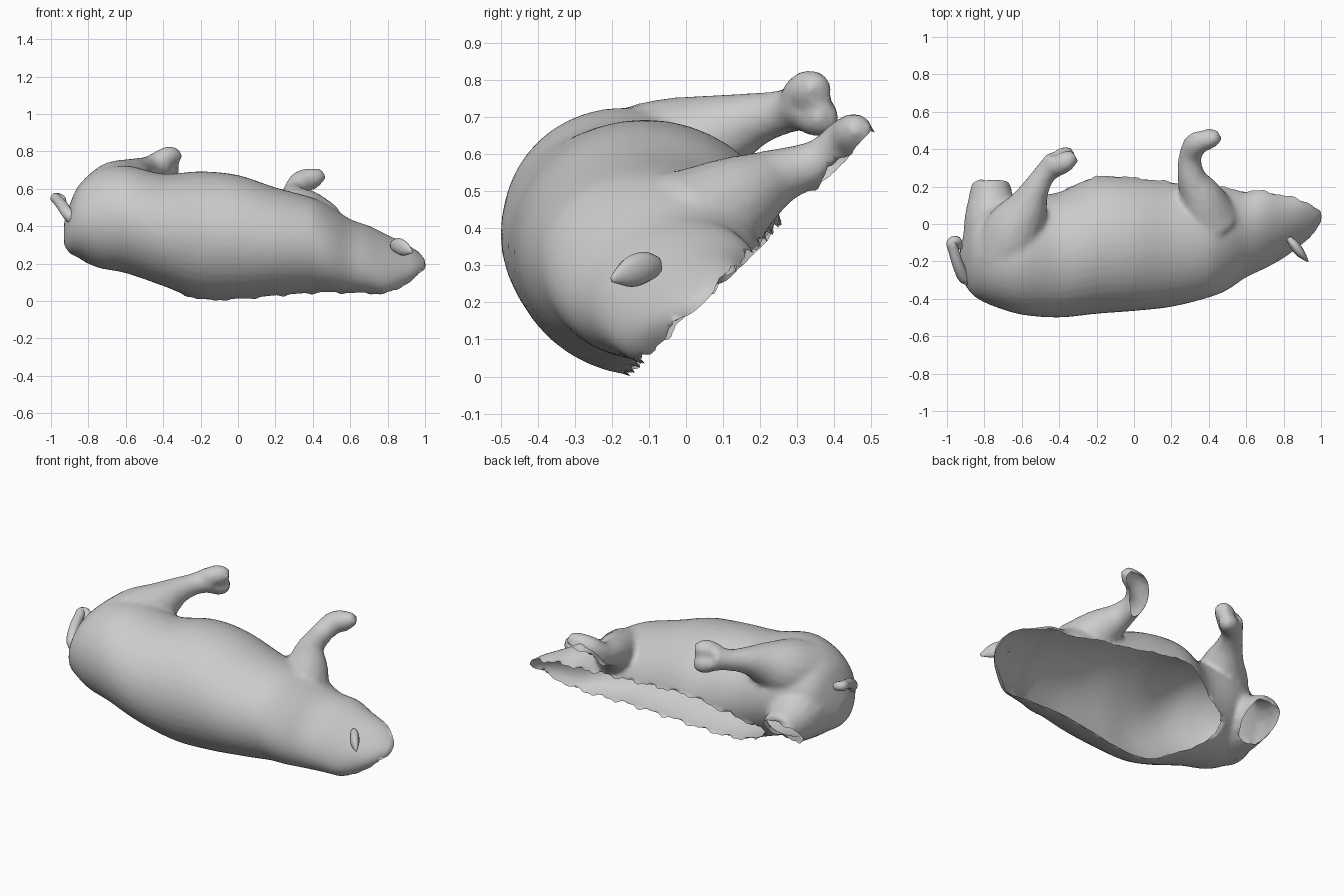
import bpy, bmesh, math
from mathutils import Vector

cube = bpy.data.objects.get("Cube")
if cube:
    bpy.data.objects.remove(cube)

GREY = (0.6, 0.6, 0.6, 1.0)
mat = bpy.data.materials.new("clay grey")
mat.use_nodes = True
mat.diffuse_color = GREY
bsdf = next(n for n in mat.node_tree.nodes if n.type == 'BSDF_PRINCIPLED')
bsdf.inputs["Base Color"].default_value = GREY


def smooth_rows(rows, steps=4):
    """Catmull-Rom interpolation of rows of numbers."""
    out = []
    for i in range(len(rows) - 1):
        a, b, c, d = (rows[min(max(j, 0), len(rows) - 1)] for j in range(i - 1, i + 3))
        for s in range(steps):
            t = s / steps
            out.append([0.5 * (2 * q + (r - p) * t + (2 * p - 5 * q + 4 * r - w) * t * t
                               + (3 * q - p - 3 * r + w) * t ** 3)
                        for p, q, r, w in zip(a, b, c, d)])
    return out + [list(rows[-1])]


def loft(bm, rings):
    """Closed skin through a list of rings of points."""
    loops = [[bm.verts.new(p) for p in ring] for ring in rings]
    n = len(loops[0])
    faces = [bm.faces.new(loops[0][::-1]), bm.faces.new(loops[-1])]
    for a, b in zip(loops, loops[1:]):
        for i in range(n):
            j = (i + 1) % n
            faces.append(bm.faces.new((a[i], a[j], b[j], b[i])))
    bmesh.ops.recalc_face_normals(bm, faces=faces)


def tube(bm, rows, flat=1.0, n=16):
    """Round or flattened limb along rows of x, y, z, radius."""
    pts = smooth_rows(rows)
    rings = []
    for i, (x, y, z, r) in enumerate(pts):
        tangent = Vector(pts[min(i + 1, len(pts) - 1)][:3]) - Vector(pts[max(i - 1, 0)][:3])
        q = tangent.to_track_quat('Z', 'Y')
        rings.append([Vector((x, y, z)) + q @ Vector((r * flat * math.cos(k * math.tau / n),
                                                      r * math.sin(k * math.tau / n), 0))
                      for k in range(n)])
    loft(bm, rings)


def finish(bm, name):
    me = bpy.data.meshes.new(name)
    bm.to_mesh(me)
    bm.free()
    me.materials.append(mat)
    me.shade_smooth()
    ob = bpy.data.objects.new(name, me)
    bpy.context.collection.objects.link(ob)
    return ob


# torso and head: x, centre y, centre z, half width, half height
SECTIONS = [
    (-0.93, -0.19, 0.36, 0.06, 0.06), (-0.90, -0.18, 0.385, 0.15, 0.13),
    (-0.85, -0.17, 0.425, 0.22, 0.195), (-0.75, -0.17, 0.438, 0.27, 0.26),
    (-0.60, -0.17, 0.437, 0.315, 0.288), (-0.40, -0.165, 0.38, 0.335, 0.30),
    (-0.20, -0.11, 0.35, 0.37, 0.343), (0.0, -0.105, 0.34, 0.36, 0.333),
    (0.20, -0.105, 0.317, 0.338, 0.29), (0.40, -0.09, 0.297, 0.303, 0.255),
    (0.50, -0.075, 0.273, 0.277, 0.228), (0.60, -0.05, 0.24, 0.235, 0.198),
    (0.70, -0.02, 0.22, 0.218, 0.182), (0.80, -0.005, 0.193, 0.177, 0.16),
    (0.90, 0.022, 0.195, 0.13, 0.11), (0.96, 0.04, 0.195, 0.092, 0.07),
    (1.005, 0.05, 0.195, 0.035, 0.027)]
N = 40
bm = bmesh.new()
rings = []
for x, cy, cz, ry, rz in smooth_rows(SECTIONS):
    lean = min(max(x - 0.4, 0), 0.5)          # the head section leans over
    rings.append([(x, cy + ry * math.cos(k * math.tau / N),
                   cz + rz * math.sin(k * math.tau / N + lean)) for k in range(N)])
loft(bm, rings)

# upper haunch and hind leg with two toes
tube(bm, [(-0.68, -0.16, 0.53, 0.19), (-0.635, -0.03, 0.595, 0.165), (-0.575, 0.08, 0.65, 0.117),
          (-0.53, 0.18, 0.692, 0.076), (-0.475, 0.27, 0.715, 0.06), (-0.41, 0.33, 0.735, 0.074)])
tube(bm, [(-0.42, 0.30, 0.75, 0.052), (-0.365, 0.335, 0.773, 0.056), (-0.315, 0.365, 0.77, 0.034)])
tube(bm, [(-0.42, 0.32, 0.71, 0.05), (-0.37, 0.36, 0.70, 0.055), (-0.325, 0.38, 0.69, 0.032)])

# lower hind thigh, which the cut leaves as a stump
tube(bm, [(-0.73, -0.10, 0.37, 0.19), (-0.755, 0.04, 0.365, 0.155), (-0.765, 0.14, 0.352, 0.122),
          (-0.77, 0.23, 0.345, 0.098)])

# front leg with a toe
tube(bm, [(0.40, 0.02, 0.40, 0.17), (0.36, 0.14, 0.48, 0.122), (0.308, 0.25, 0.54, 0.077),
          (0.30, 0.36, 0.58, 0.061), (0.34, 0.435, 0.635, 0.064), (0.41, 0.455, 0.66, 0.052),
          (0.455, 0.47, 0.68, 0.03)])
skin = finish(bm, "body_skin")

# fuse the parts into one soft skin
mod = skin.modifiers.new("fuse", 'REMESH')
mod.mode = 'VOXEL'
mod.voxel_size = 0.016
mod = skin.modifiers.new("soften", 'SMOOTH')
mod.factor = 0.5
mod.iterations = 4
deps = bpy.context.evaluated_depsgraph_get()
fused = bpy.data.meshes.new_from_object(skin.evaluated_get(deps))
skin.modifiers.clear()
skin.data = fused

# slice the skin open along a slanted plane, leaving a ragged rim
bm = bmesh.new()
bm.from_mesh(fused)
out = Vector((0, 1, -1)).normalized()
bmesh.ops.bisect_plane(bm, geom=bm.verts[:] + bm.edges[:] + bm.faces[:], dist=0.002,
                       plane_co=(0, 0, 0.165), plane_no=out, clear_outer=True)
for v in bm.verts:
    if v.is_boundary:
        v.co += out * (0.008 * math.sin(38 * v.co.x + 9 * v.co.y) + 0.005 * math.sin(83 * v.co.x))
bm.to_mesh(fused)
bm.free()
if not fused.materials:
    fused.materials.append(mat)
fused.shade_smooth()

# ear
bm = bmesh.new()
tube(bm, [(0.825, -0.075, 0.298, 0.025), (0.855, -0.11, 0.295, 0.042), (0.89, -0.155, 0.28, 0.04),
          (0.93, -0.20, 0.262, 0.008)], flat=0.6, n=12)
finish(bm, "ear")

# curled tail
bm = bmesh.new()
tube(bm, [(-0.86, -0.29, 0.42, 0.03), (-0.905, -0.29, 0.46, 0.032), (-0.94, -0.22, 0.51, 0.03),
          (-0.965, -0.14, 0.54, 0.028), (-0.975, -0.10, 0.55, 0.028), (-0.945, -0.09, 0.545, 0.024),
          (-0.93, -0.13, 0.52, 0.014)], n=12)
finish(bm, "tail")
